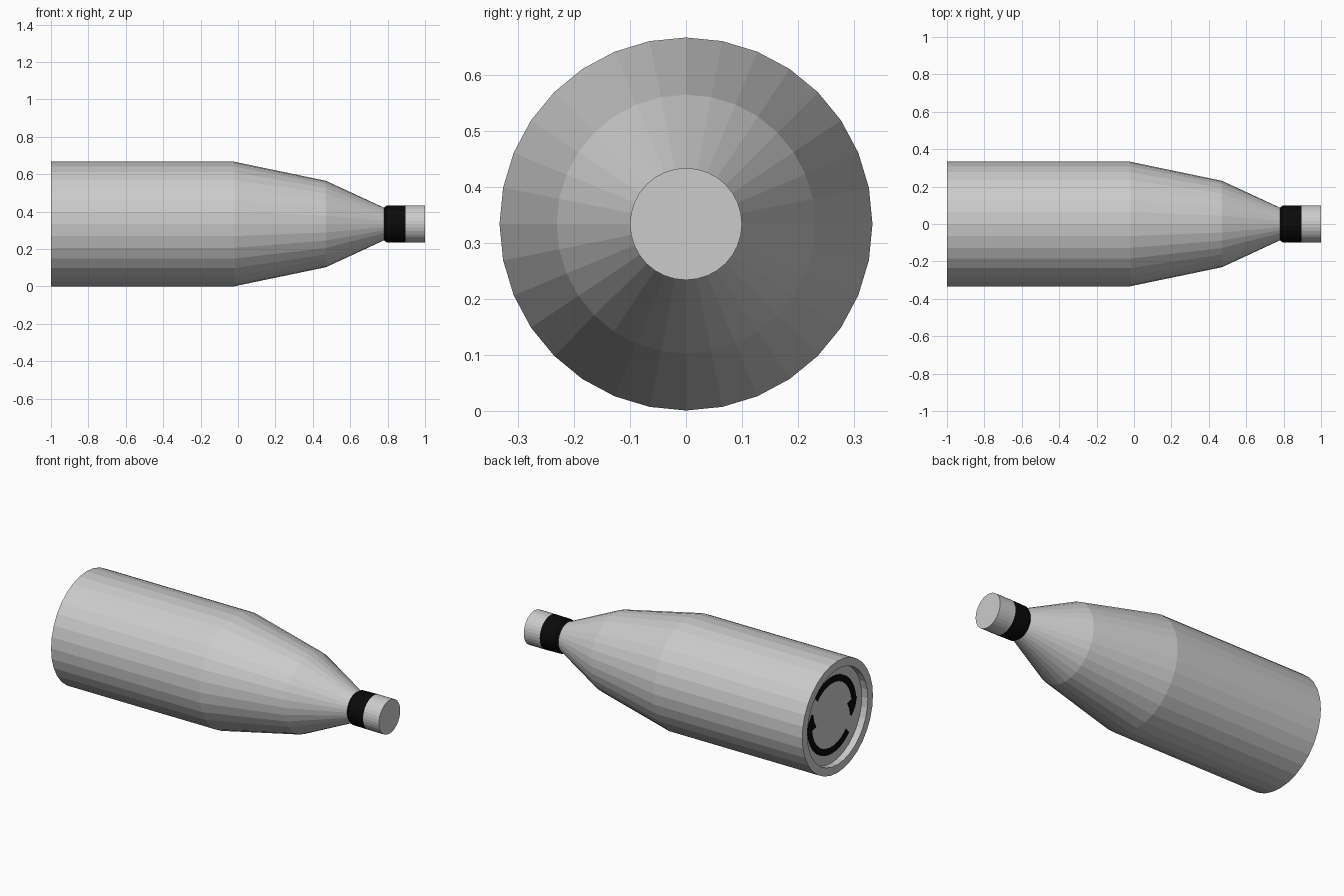
import bpy, bmesh, math

if "Cube" in bpy.data.objects:
    bpy.data.objects.remove(bpy.data.objects["Cube"])

SIDES = 32
CZ = 0.334  # height of the bottle axis


def material(name, rgb):
    m = bpy.data.materials.new(name)
    m.diffuse_color = (*rgb, 1)
    m.use_nodes = True
    m.node_tree.nodes["Principled BSDF"].inputs["Base Color"].default_value = m.diffuse_color
    return m


grey = material("light grey", (0.6, 0.6, 0.6))
black = material("black", (0.003, 0.003, 0.003))


def finish(bm, name, mat):
    bmesh.ops.recalc_face_normals(bm, faces=bm.faces)
    me = bpy.data.meshes.new(name)
    bm.to_mesh(me)
    bm.free()
    me.materials.append(mat)
    ob = bpy.data.objects.new(name, me)
    ob.location.z = CZ
    bpy.context.collection.objects.link(ob)
    return ob


def lathe(name, profile, mat):
    """Turn (x, radius) points round the x axis and close both ends."""
    bm = bmesh.new()
    rings = []
    for x, r in profile:
        rings.append([bm.verts.new((x, r * math.sin(math.tau * i / SIDES),
                                    r * math.cos(math.tau * i / SIDES)))
                      for i in range(SIDES)])
    for a, b in zip(rings, rings[1:]):
        for i in range(SIDES):
            j = (i + 1) % SIDES
            bm.faces.new((a[i], a[j], b[j], b[i]))
    bm.faces.new(rings[0])
    bm.faces.new(rings[-1])
    return finish(bm, name, mat)


# Bottle body with a recessed base
lathe("bottle_body", [(-0.96, 0.285), (-1, 0.285), (-1, 0.333), (-0.02, 0.333),
                      (0.47, 0.231), (0.79, 0.083)], grey)
# Neck band and cap
lathe("neck_band", [(0.78, 0.087), (0.795, 0.098), (0.895, 0.1)], black)
lathe("cap", [(0.895, 0.1), (1.0, 0.1)], grey)


# Curved bands on the recessed base, widening and tapering at one end
def base_band(name, start):
    bm = bmesh.new()
    sections = [(8 * i, 0.19, 0.228) for i in range(17)]
    sections += [(130, 0.148, 0.235), (142, 0.168, 0.222), (156, 0.19, 0.2)]
    prev = None
    for deg, r0, r1 in sections:
        t = math.radians(start + deg)
        cur = [bm.verts.new((x, r * math.cos(t), r * math.sin(t)))
               for x, r in ((-0.959, r0), (-0.959, r1), (-0.964, r1), (-0.964, r0))]
        if prev:
            for i in range(4):
                j = (i + 1) % 4
                bm.faces.new((prev[i], prev[j], cur[j], cur[i]))
        else:
            bm.faces.new(cur)
        prev = cur
    bm.faces.new(prev)
    finish(bm, name, black)


for k in range(2):
    base_band(f"base_band_{k + 1}", 45 + 180 * k)
